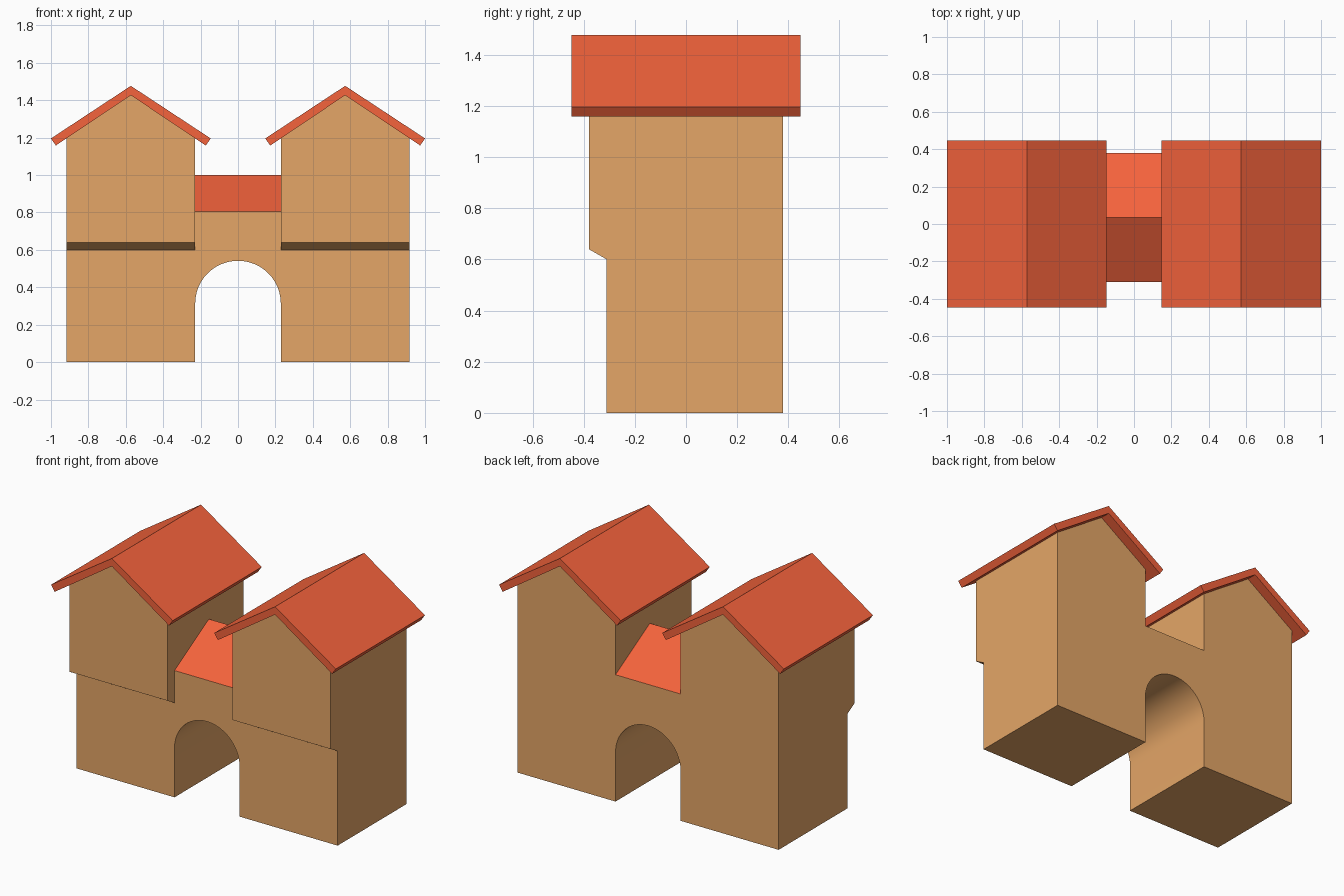
import bpy, bmesh, math

if "Cube" in bpy.data.objects:
    bpy.data.objects.remove(bpy.data.objects["Cube"])

INNER, OUTER, MID = 0.229, 0.917, 0.573      # tower sides and centre in x
FRONT, BACK, JETTY = -0.31, 0.38, -0.38      # wall planes in y
LEDGE, SPRING, DECK = 0.60, 0.313, 0.805     # ledge, arch spring, bridge top in z
PEAK, EAVE = 1.427, 1.201                    # gable wall heights


def material(name, color):
    m = bpy.data.materials.new(name)
    m.diffuse_color = (*color, 1)
    m.use_nodes = True
    m.node_tree.nodes["Principled BSDF"].inputs["Base Color"].default_value = m.diffuse_color
    return m


def finish(bm, name, mat):
    bmesh.ops.recalc_face_normals(bm, faces=bm.faces)
    me = bpy.data.meshes.new(name)
    bm.to_mesh(me)
    bm.free()
    me.materials.append(mat)
    ob = bpy.data.objects.new(name, me)
    bpy.context.collection.objects.link(ob)
    return ob


def prism(name, pts, offset, mat):
    """Extrude a 3D outline along an offset vector."""
    bm = bmesh.new()
    face = bm.faces.new([bm.verts.new(p) for p in pts])
    new = bmesh.ops.extrude_face_region(bm, geom=[face])["geom"]
    bmesh.ops.translate(bm, vec=offset, verts=[g for g in new if isinstance(g, bmesh.types.BMVert)])
    return finish(bm, name, mat)


wall = material("wall_tan", (0.78, 0.38, 0.135))
red = material("roof_red", (0.91, 0.125, 0.045))

# Front wall panels: arch bridge, then lower and upper part of each tower
arch = [(INNER * math.cos(math.pi * i / 24), SPRING + INNER * math.sin(math.pi * i / 24))
        for i in range(25)]
panels = [arch + [(-INNER, LEDGE), (-INNER, DECK), (INNER, DECK), (INNER, LEDGE)]]
for s in (-1, 1):
    lower = [(INNER, 0), (OUTER, 0), (OUTER, LEDGE), (INNER, LEDGE), (INNER, SPRING)]
    upper = [(INNER, LEDGE), (OUTER, LEDGE), (OUTER, EAVE), (MID, PEAK), (INNER, EAVE), (INNER, DECK)]
    panels += [[(s * x, z) for x, z in p] for p in (lower, upper)]

# House body: extrude panels to the back, then push upper towers forward
bm = bmesh.new()
for p in panels:
    bm.faces.new([bm.verts.new((x, FRONT, z)) for x, z in p])
bmesh.ops.remove_doubles(bm, verts=bm.verts, dist=1e-4)
new = bmesh.ops.extrude_face_region(bm, geom=bm.faces[:])["geom"]
bmesh.ops.translate(bm, vec=(0, BACK - FRONT, 0),
                    verts=[g for g in new if isinstance(g, bmesh.types.BMVert)])
jetty = [f for f in bm.faces
         if all(abs(v.co.y - FRONT) < 1e-4 and v.co.z > LEDGE - 1e-4 for v in f.verts)]
new = bmesh.ops.extrude_face_region(bm, geom=jetty)["geom"]
for v in (g for g in new if isinstance(g, bmesh.types.BMVert)):
    v.co.y = JETTY
    if v.co.z < LEDGE + 0.01:
        v.co.z += 0.04                        # sloped underside of the overhang
body = finish(bm, "house_body", wall)
bpy.context.view_layer.objects.active = body
body.select_set(True)
bpy.ops.object.shade_smooth_by_angle(angle=math.radians(25))
body.select_set(False)

# Tower roofs: folded slab with eaves cut square to the slope
half = [(0.427, 1.196), (0.401, 1.158)]
outline = [(0, 1.477)] + half + [(0, 1.427)] + [(-x, z) for x, z in reversed(half)]
for side, cx in (("left", -MID), ("right", MID)):
    prism(side + "_tower_roof", [(cx + x, -0.447, z) for x, z in outline], (0, 0.894, 0), red)

# Bridge roof between the towers
prism("bridge_roof", [(-INNER, FRONT, DECK), (-INNER, BACK, DECK), (-INNER, (FRONT + BACK) / 2, 1.0)],
      (2 * INNER, 0, 0), red)
